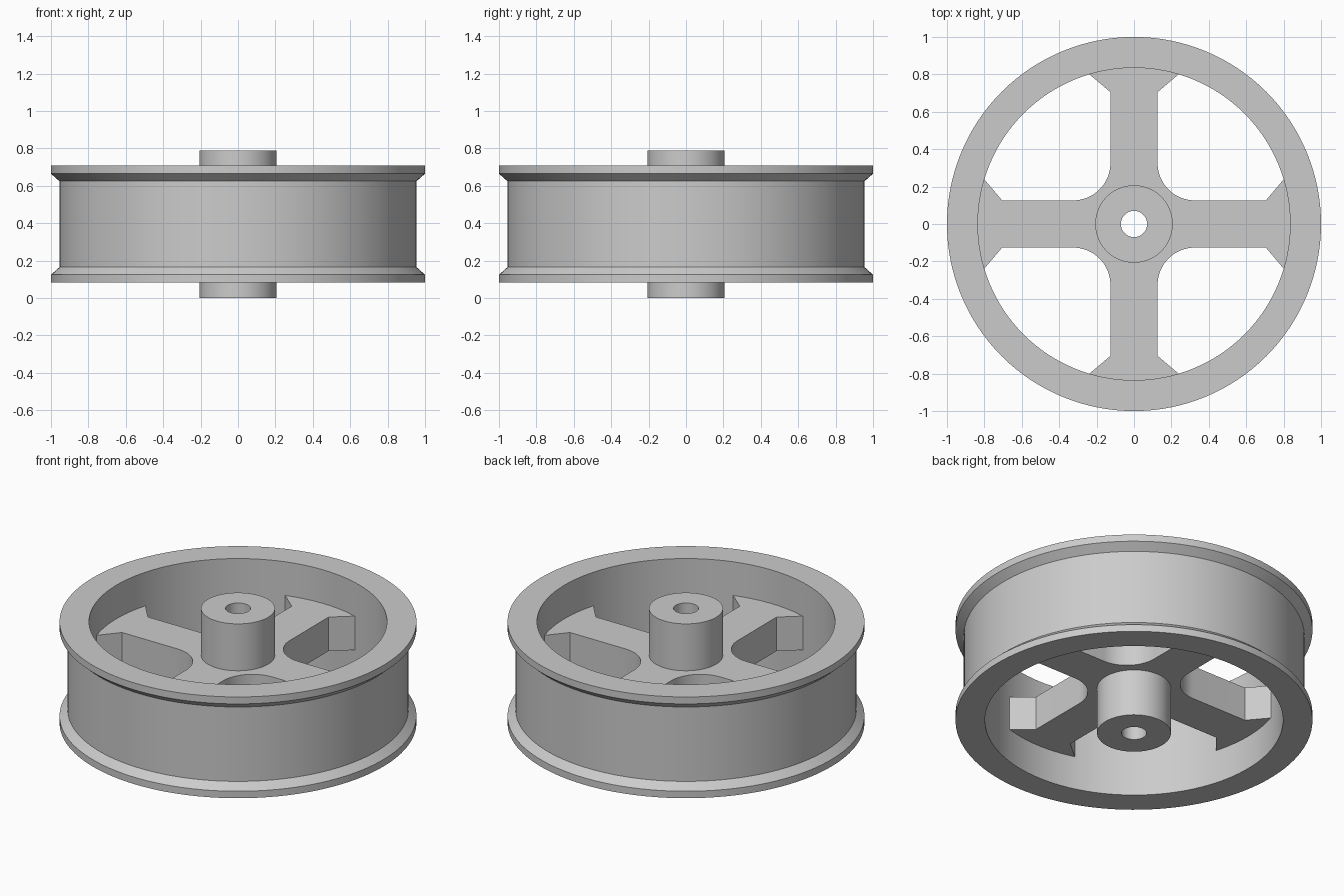
import bpy, bmesh, math
from mathutils import Matrix, Vector

if "Cube" in bpy.data.objects:
    bpy.data.objects.remove(bpy.data.objects["Cube"], do_unlink=True)

grey = bpy.data.materials.new("plain_grey")
grey.use_nodes = True
colour = (0.6, 0.6, 0.6, 1)
grey.diffuse_color = colour
grey.node_tree.nodes["Principled BSDF"].inputs["Base Color"].default_value = colour

MID = 0.395          # height of the wheel's plane of symmetry
SEGMENTS = 128


def add_object(name, bm):
    bmesh.ops.remove_doubles(bm, verts=bm.verts, dist=1e-5)
    bmesh.ops.recalc_face_normals(bm, faces=bm.faces)
    mesh = bpy.data.meshes.new(name)
    bm.to_mesh(mesh)
    bm.free()
    mesh.materials.append(grey)
    obj = bpy.data.objects.new(name, mesh)
    bpy.context.collection.objects.link(obj)
    bpy.ops.object.select_all(action='DESELECT')
    obj.select_set(True)
    bpy.context.view_layer.objects.active = obj
    bpy.ops.object.shade_smooth_by_angle(angle=math.radians(25))
    return obj


def lathe(name, half_profile):
    """Mirror a (radius, height above middle) profile and spin it about z."""
    profile = half_profile + [(r, -h) for r, h in reversed(half_profile)]
    bm = bmesh.new()
    verts = [bm.verts.new((r, 0, MID + h)) for r, h in profile]
    edges = [bm.edges.new((v, verts[i - 1])) for i, v in enumerate(verts)]
    bmesh.ops.spin(bm, geom=verts + edges, axis=(0, 0, 1), cent=(0, 0, 0),
                   angle=math.tau, steps=SEGMENTS, use_merge=True)
    return add_object(name, bm)


def arc(cx, cy, radius, start, end, steps):
    return [Vector((cx + radius * math.cos(a), cy + radius * math.sin(a), 0))
            for a in (start + (end - start) * i / steps for i in range(steps + 1))]


# Flanged rim and bored hub
lathe("rim", [(0.835, 0.313), (1.0, 0.313), (1.0, 0.27), (0.955, 0.23)])
lathe("hub", [(0.07, 0.395), (0.207, 0.395)])

# Cross of four spokes: flared ends buried in the rim, filleted roots
flare = Vector((0.825, 0.268, 0))
spread = math.atan2(flare.y, flare.x)
quarter = arc(0, 0, flare.length, -spread, spread, 16)
quarter.append(Vector((0.705, 0.126, 0)))
quarter += arc(0.326, 0.326, 0.2, -math.pi / 2, -math.pi, 16)
quarter.append(Vector((0.126, 0.705, 0)))
outline = [Matrix.Rotation(k * math.pi / 2, 3, 'Z') @ p
           for k in range(4) for p in quarter]
opening = arc(0, 0, 0.15, 0, math.tau, 48)[:-1]

curve = bpy.data.curves.new("spoke_outline", 'CURVE')
curve.dimensions = '2D'
curve.fill_mode = 'BOTH'
curve.extrude = 0.105
for loop in (outline, opening):
    spline = curve.splines.new('POLY')
    spline.points.add(len(loop) - 1)
    for point, co in zip(spline.points, loop):
        point.co = (co.x, co.y, 0, 1)
    spline.use_cyclic_u = True
helper = bpy.data.objects.new("spoke_outline", curve)
bm = bmesh.new()
bm.from_mesh(helper.to_mesh())
helper.to_mesh_clear()
bpy.data.objects.remove(helper)
bmesh.ops.translate(bm, verts=bm.verts, vec=(0, 0, MID))
add_object("spokes", bm)
